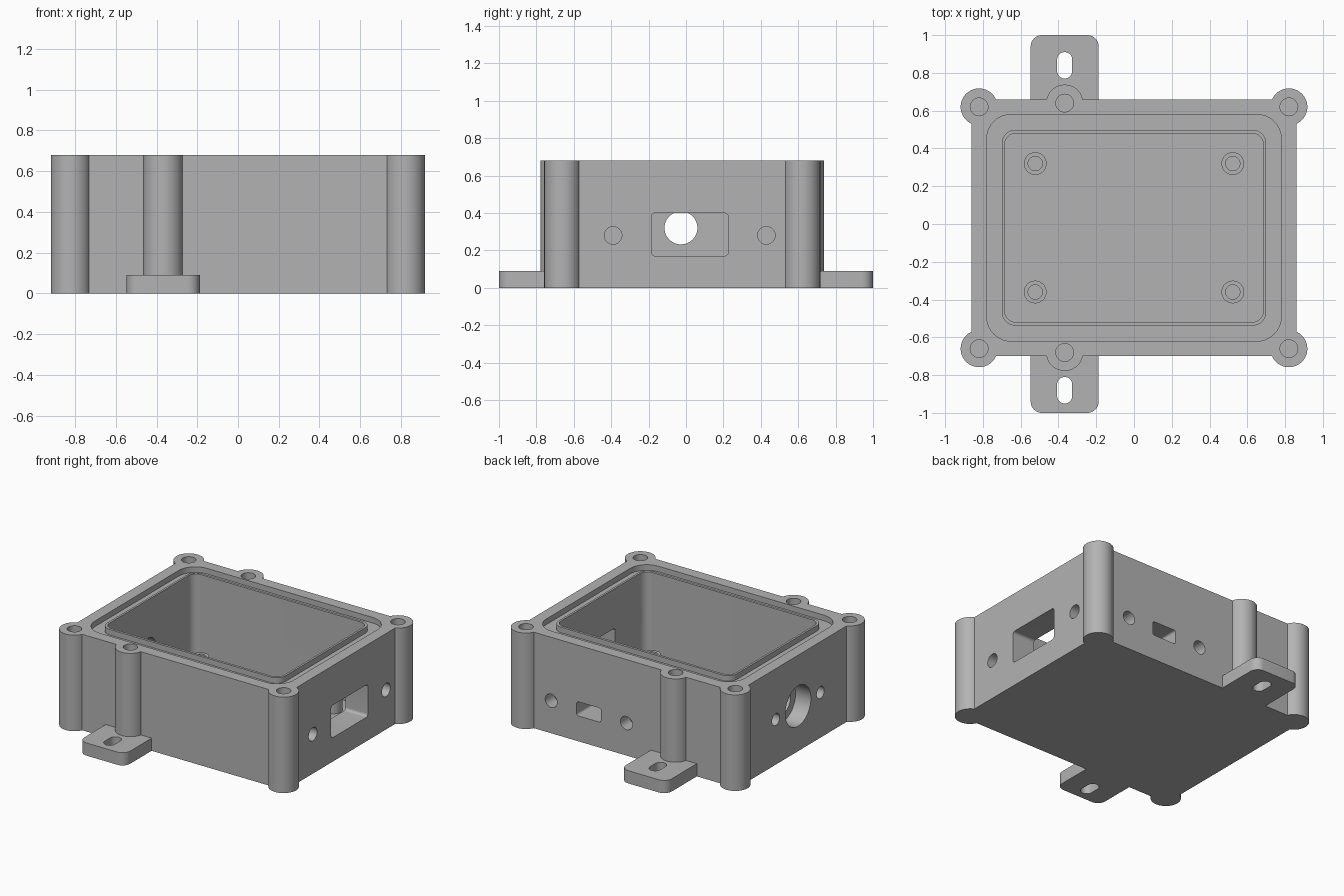
import bpy
import bmesh
import math

if "Cube" in bpy.data.objects:
    bpy.data.objects.remove(bpy.data.objects["Cube"], do_unlink=True)

grey = bpy.data.materials.new("plain grey")
grey.use_nodes = True
COLOUR = (0.45, 0.45, 0.45, 1)
grey.diffuse_color = COLOUR
grey.node_tree.nodes["Principled BSDF"].inputs["Base Color"].default_value = COLOUR

AXES = {
    "x": lambda u, v, d: (d, u, v),
    "y": lambda u, v, d: (u, d, v),
    "z": lambda u, v, d: (u, v, d),
}


def prism(name, centre, size, radius, span, axis="z", steps=10):
    """Rounded rectangle pushed along an axis; a full radius gives a cylinder or slot."""
    bm = bmesh.new()
    outline = []
    corners = ((1, 1), (-1, 1), (-1, -1), (1, -1))
    for k, (sx, sy) in enumerate(corners):
        cu = centre[0] + sx * (size[0] / 2 - radius)
        cv = centre[1] + sy * (size[1] / 2 - radius)
        for i in range(steps + 1 if radius else 1):
            a = (k + i / steps) * math.pi / 2
            outline.append((cu + radius * math.cos(a), cv + radius * math.sin(a)))
    face = bm.faces.new([bm.verts.new(AXES[axis](u, v, span[0])) for u, v in outline])
    top = bmesh.ops.extrude_face_region(bm, geom=[face])["geom"]
    shift = AXES[axis](0, 0, span[1] - span[0])
    bmesh.ops.translate(bm, vec=shift, verts=[g for g in top if isinstance(g, bmesh.types.BMVert)])
    bmesh.ops.remove_doubles(bm, verts=bm.verts, dist=1e-5)
    bmesh.ops.recalc_face_normals(bm, faces=bm.faces)
    mesh = bpy.data.meshes.new(name)
    bm.to_mesh(mesh)
    bm.free()
    mesh.materials.append(grey)
    obj = bpy.data.objects.new(name, mesh)
    bpy.context.scene.collection.objects.link(obj)
    return obj


def cylinder(name, centre, radius, span, axis="z"):
    return prism(name, centre, (2 * radius, 2 * radius), radius, span, axis)


def combine(body, tool, operation):
    """Merge a solid into the body or cut it away, then drop the helper."""
    mod = body.modifiers.new("combine", "BOOLEAN")
    mod.operation = operation
    mod.solver = "EXACT"
    mod.object = tool
    graph = bpy.context.evaluated_depsgraph_get()
    graph.update()
    result = bpy.data.meshes.new_from_object(body.evaluated_get(graph))
    body.modifiers.clear()
    body.data = result
    bpy.data.objects.remove(tool, do_unlink=True)


HEIGHT, FLOOR, MID_Y, POST_X = 0.68, 0.09, -0.02, -0.367
TOP = HEIGHT + 0.1
box = prism("enclosure", (0, MID_Y), (1.72, 1.36), 0, (0, HEIGHT))


def add(tool):
    combine(box, tool, "UNION")


def cut(tool):
    tool.hide_render = True
    combine(box, tool, "DIFFERENCE")


# Screw posts at the corners and beside the mounting tabs
posts = [(sx * 0.82, MID_Y + sy * 0.64) for sx in (-1, 1) for sy in (-1, 1)]
posts += [(POST_X, MID_Y + sy * 0.66) for sy in (-1, 1)]
for p in posts:
    add(cylinder("screw_post", p, 0.098, (0, HEIGHT)))

# Mounting tabs with slots
for s in (-1, 1):
    add(prism("mounting_tab", (POST_X, s * 0.775), (0.36, 0.45), 0.06, (0, 0.09)))
    cut(prism("tab_slot", (POST_X, MID_Y + s * 0.86), (0.08, 0.14), 0.04, (-0.1, 0.2)))

# Seal groove, thin raised lip and main cavity
cut(prism("seal_recess", (0, MID_Y), (1.56, 1.2), 0.13, (HEIGHT - 0.04, TOP)))
add(prism("seal_lip", (0, MID_Y), (1.4, 1.035), 0.07, (HEIGHT - 0.1, HEIGHT)))
cut(prism("cavity", (0, MID_Y), (1.37, 1.0), 0.06, (FLOOR, TOP)))

# Screw holes in the posts
for p in posts:
    cut(cylinder("post_hole", p, 0.047, (0.35, TOP)))

# Board standoffs on the floor
for sx in (-1, 1):
    for sy in (-1, 1):
        p = (sx * 0.523, MID_Y + sy * 0.34)
        add(cylinder("standoff", p, 0.06, (FLOOR - 0.03, 0.19)))
        cut(cylinder("standoff_hole", p, 0.038, (FLOOR, 0.3)))

# Right-hand wall: wide window between two blind screw holes
cut(prism("side_window", (0.02, 0.285), (0.41, 0.23), 0.02, (0.6, 1), "x"))
for y in (-0.39, 0.43):
    cut(cylinder("side_screw_hole", (y, 0.28), 0.047, (0.76, 1), "x"))

# Opposite wall: stepped round port between two blind screw holes
port = (-0.027, 0.32)
cut(cylinder("port_counterbore", port, 0.143, (-1, -0.74), "x"))
cut(cylinder("port_hole", port, 0.088, (-1, -0.6), "x"))
for s in (-1, 1):
    cut(cylinder("port_screw_hole", (port[0] + s * 0.25, 0.32), 0.042, (-1, -0.76), "x"))

# Back wall: small window between two blind screw holes
cut(prism("back_window", (0.3, 0.23), (0.19, 0.1), 0.015, (0.4, 0.8), "y"))
for s in (-1, 1):
    cut(cylinder("back_screw_hole", (0.3 + s * 0.295, 0.23), 0.047, (0.56, 0.8), "y"))

# Smooth curved walls, crisp edges
box.data.shade_smooth()
box.data.set_sharp_from_angle(angle=math.radians(30))
